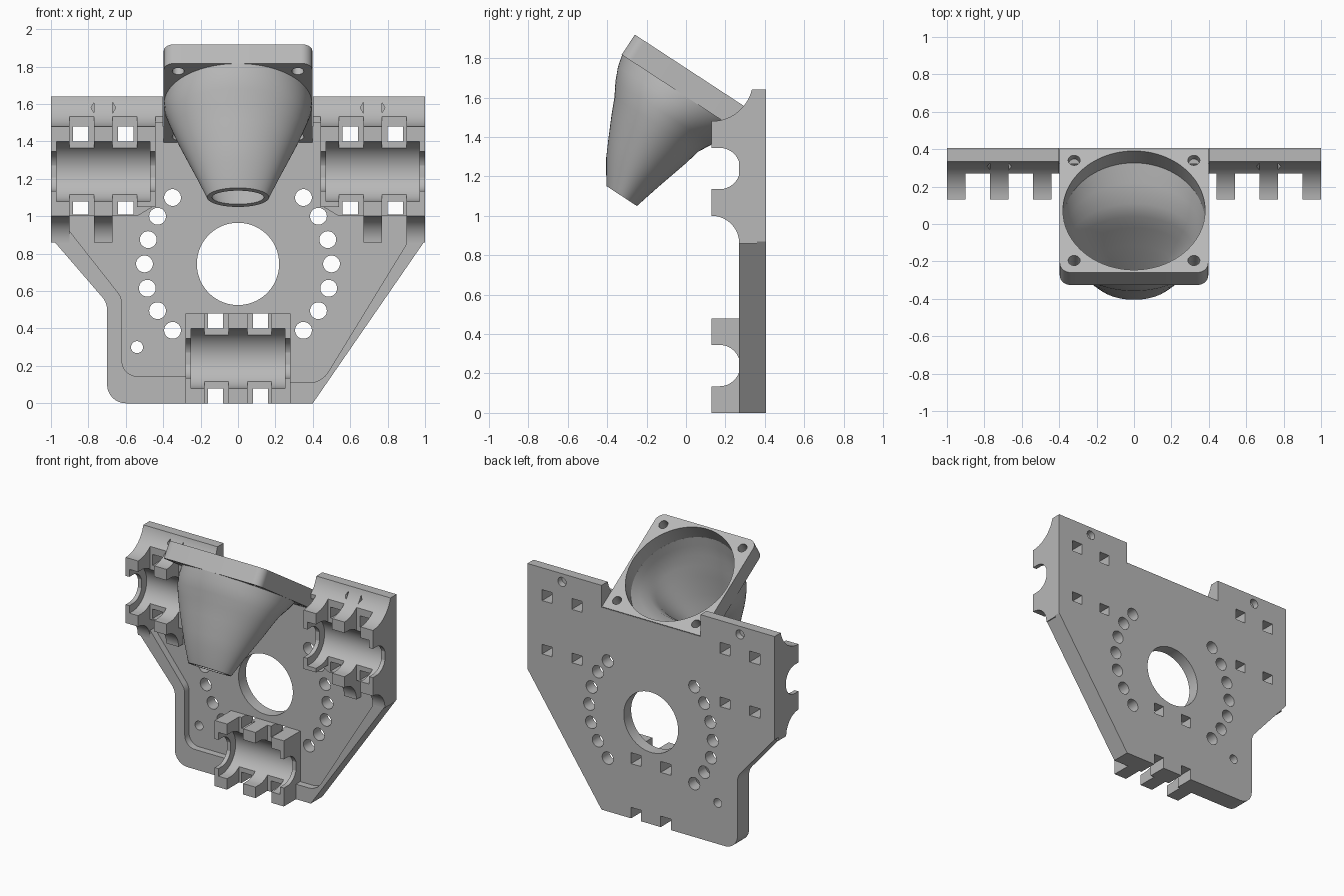
import bpy, bmesh, math
from mathutils import Matrix, Vector

if "Cube" in bpy.data.objects:
    bpy.data.objects.remove(bpy.data.objects["Cube"])

grey = bpy.data.materials.new("grey_plastic")
grey.use_nodes = True
grey.diffuse_color = (0.48, 0.48, 0.48, 1)
grey.node_tree.nodes["Principled BSDF"].inputs["Base Color"].default_value = grey.diffuse_color

# Frames that map profile (a, b) and extrusion depth c to model space
FRONT = Matrix(((1, 0, 0, 0), (0, 0, 1, 0), (0, 1, 0, 0), (0, 0, 0, 1)))   # a=x, b=z, c=y
SIDE = Matrix(((0, 0, 1, 0), (1, 0, 0, 0), (0, 1, 0, 0), (0, 0, 0, 1)))    # a=y, b=z, c=x
TILT = Matrix.Translation((0, 0.006, 1.6)) @ Matrix.Rotation(-math.radians(33.2), 4, "X")


def arc(a, b, r, start, end, steps=16):
    return [(a + r * math.cos(math.radians(start + (end - start) * i / steps)),
             b + r * math.sin(math.radians(start + (end - start) * i / steps)))
            for i in range(steps + 1)]


def circle(a, b, r, steps=48):
    return arc(a, b, r, 0, 360, steps)[:-1]


def rect(a0, a1, b0, b1):
    return [(a0, b0), (a1, b0), (a1, b1), (a0, b1)]


def mesh_object(name, bm):
    bmesh.ops.recalc_face_normals(bm, faces=bm.faces)
    mesh = bpy.data.meshes.new(name)
    bm.to_mesh(mesh)
    bm.free()
    mesh.materials.append(grey)
    obj = bpy.data.objects.new(name, mesh)
    bpy.context.collection.objects.link(obj)
    return obj


def prisms(name, frame, profiles, c0, c1):
    """One object holding a straight extrusion of each profile."""
    bm = bmesh.new()
    for profile in profiles:
        low = [bm.verts.new(frame @ Vector((a, b, c0))) for a, b in profile]
        high = [bm.verts.new(frame @ Vector((a, b, c1))) for a, b in profile]
        bm.faces.new(low)
        bm.faces.new(high)
        for i in range(len(low)):
            j = (i + 1) % len(low)
            bm.faces.new((low[i], low[j], high[j], high[i]))
    return mesh_object(name, bm)


def cut(obj, cutter):
    mod = obj.modifiers.new("cut", "BOOLEAN")
    mod.operation = "DIFFERENCE"
    mod.solver = "EXACT"
    mod.object = cutter
    bpy.context.view_layer.objects.active = obj
    bpy.ops.object.modifier_apply(modifier=mod.name)
    bpy.data.objects.remove(cutter)


def smooth(obj):
    bpy.ops.object.select_all(action="DESELECT")
    obj.select_set(True)
    bpy.context.view_layer.objects.active = obj
    bpy.ops.object.shade_smooth_by_angle(angle=math.radians(30))


BACK, FACE, FLOOR, TIP = 0.405, 0.27, 0.32, 0.13
BORE_Y = 0.17
CLAMPS = {"right": (-0.72, 1.24), "left": (0.72, 1.24), "bottom": (0, 0.24)}

# Back plate outline with the notch for the duct
outline = (arc(-0.6, 0.1, 0.1, 180, 270, 8) + [(0.4, 0), (1, 0.87), (1, 1.64), (0.4, 1.64),
           (0.4, 1.48), (-0.4, 1.48), (-0.4, 1.64), (-1, 1.64), (-1, 0.885)]
           + arc(-0.8, 0.5, 0.1, 40, 0, 6))
plate = prisms("back_plate", FRONT, [outline], FACE, BACK)

# Shallow pocket that leaves a rim and the clamp bases
pocket = (arc(-0.54, 0.225, 0.08, 180, 270, 8) + [(-0.28, 0.145), (-0.28, 0.46), (-0.26, 0.48),
          (0.26, 0.48), (0.28, 0.46), (0.28, 0.11)] + arc(0.38, 0.23, 0.12, 270, 325, 6)
          + [(0.9, 0.85), (0.9, 1), (0.54, 1), (0.44, 1.06), (0.44, 1.5), (-0.44, 1.5),
             (-0.44, 1.06), (-0.54, 1), (-0.9, 1), (-0.9, 0.92)]
          + arc(-0.72, 0.53, 0.1, 40, 0, 6))
cut(plate, prisms("pocket_cutter", FRONT, [pocket], 0.1, FLOOR))

# Curved relief along the top edge
cut(plate, prisms("top_cutter", SIDE, [circle(TIP, 1.69, 0.21, 96)], -1.1, 1.1))

# Bearing seats
for cx, cz in CLAMPS.values():
    cut(plate, prisms("seat_cutter", SIDE, [circle(BORE_Y, cz, 0.16, 64)], cx - 0.25, cx + 0.25))

# Strap windows, beside the middle rib of each clamp
windows = []
for cx, cz in CLAMPS.values():
    for side in (-1, 1):
        x = cx + side * 0.12
        bottom = cz - 0.23 if cz > 1 else -0.02
        windows.append(rect(x - 0.041, x + 0.041, cz + 0.16, cz + 0.24))
        windows.append(rect(x - 0.041, x + 0.041, bottom, cz - 0.16))
cut(plate, prisms("window_cutter", FRONT, windows, 0.1, 0.5))

# Centre hole, two arcs of vent holes and the screw holes
holes = [circle(0, 0.745, 0.22, 96), circle(-0.54, 0.3, 0.032)]
for side in (-1, 1):
    holes.append(circle(side * 0.72, 1.58, 0.033))
    for x, z in ((0.35, 1.1), (0.43, 1), (0.48, 0.875), (0.5, 0.745),
                 (0.485, 0.615), (0.43, 0.495), (0.35, 0.39)):
        holes.append(circle(side * x, z, 0.045, 32))
cut(plate, prisms("hole_cutter", FRONT, holes, 0.1, 0.5))

# Hexagonal nut traps
traps = [circle(side * 0.72, 1.58, 0.066, 6) for side in (-1, 1)]
cut(plate, prisms("nut_cutter", FRONT, traps, 0.1, 0.345))

# Clearance for the duct mouth
cut(plate, prisms("mouth_cutter", TILT, [circle(0, 0, 0.38, 96)], -0.02, 0.3))
smooth(plate)


def rib_profile(cz, bore, tail):
    """Side profile of a clamp rib, open to the front around the bearing."""
    root = 0.36
    seat = arc(BORE_Y, cz, bore, 90, -90, 32)
    mouth = [(TIP, cz + bore)] + seat + [(TIP, cz - bore)]
    if cz < 1:
        return [(root, 0.48), (TIP, 0.48)] + mouth + [(TIP, 0), (root, 0)]
    top = [(root, 1.64)] + arc(TIP, 1.69, 0.21, -14, -90)
    if tail:
        return top + mouth + arc(TIP, 0.86, 0.14, 90, 0) + [(root, 0.86)]
    return top + mouth + [(TIP, 1.05), (root, 1.05)]


# Clamp ribs: outer ribs carry a narrower end lip
for label, (cx, cz) in CLAMPS.items():
    for spot, side in (("minus", -1), ("middle", 0), ("plus", 1)):
        tail = side * cx >= 0
        if side == 0:
            spans = [("rib", 0.16, -0.05, 0.05)]
        else:
            spans = [("rib", 0.16, side * 0.18, side * 0.25),
                     ("lip", 0.105, side * 0.25, side * 0.28)]
        for part, bore, x0, x1 in spans:
            smooth(prisms(f"{label}_clamp_{spot}_{part}", SIDE,
                          [rib_profile(cz, bore, tail)], cx + x0, cx + x1))

# Tilted square duct flange with rounded front corners
h, r = 0.397, 0.06
flange_shape = ([(h, h), (-h, h)] + arc(r - h, r - h, r, 180, 270, 8)
                + arc(h - r, r - h, r, 270, 360, 8))
flange = prisms("duct_flange", TILT, [flange_shape], 0, 0.122)
bores = [circle(0, 0, 0.38, 96)]
bores += [circle(sx * 0.32, sy * 0.32, 0.032, 32) for sx in (-1, 1) for sy in (-1, 1)]
cut(flange, prisms("flange_cutter", TILT, bores, -0.1, 0.3))
smooth(flange)

# Duct: thin-walled loft from the round mouth to a flat oval nozzle
# Each section: depth, half width, front reach, back reach
SECTIONS = ((0.005, 0.396, 0.396, 0.396), (-0.06, 0.392, 0.38, 0.32), (-0.13, 0.375, 0.35, 0.235),
            (-0.2, 0.35, 0.31, 0.197), (-0.28, 0.316, 0.275, 0.178), (-0.4, 0.26, 0.217, 0.143),
            (-0.48, 0.222, 0.177, 0.12), (-0.6, 0.165, 0.098, 0.088))
STEPS = 72


def ring(bm, section, wall):
    depth, wide, front, back = section
    mid, half = (back - front) / 2, (back + front) / 2 - wall
    return [bm.verts.new(TILT @ Vector(((wide - wall) * math.cos(t), mid + half * math.sin(t), depth)))
            for t in (math.tau * i / STEPS for i in range(STEPS))]


bm = bmesh.new()
loops = [ring(bm, s, 0) for s in SECTIONS]
loops += [ring(bm, s, 0.016 if s[0] > 0 else 0.027) for s in reversed(SECTIONS)]
for k, loop in enumerate(loops):
    other = loops[(k + 1) % len(loops)]
    for i in range(STEPS):
        j = (i + 1) % STEPS
        bm.faces.new((loop[i], loop[j], other[j], other[i]))
smooth(mesh_object("duct_funnel", bm))
